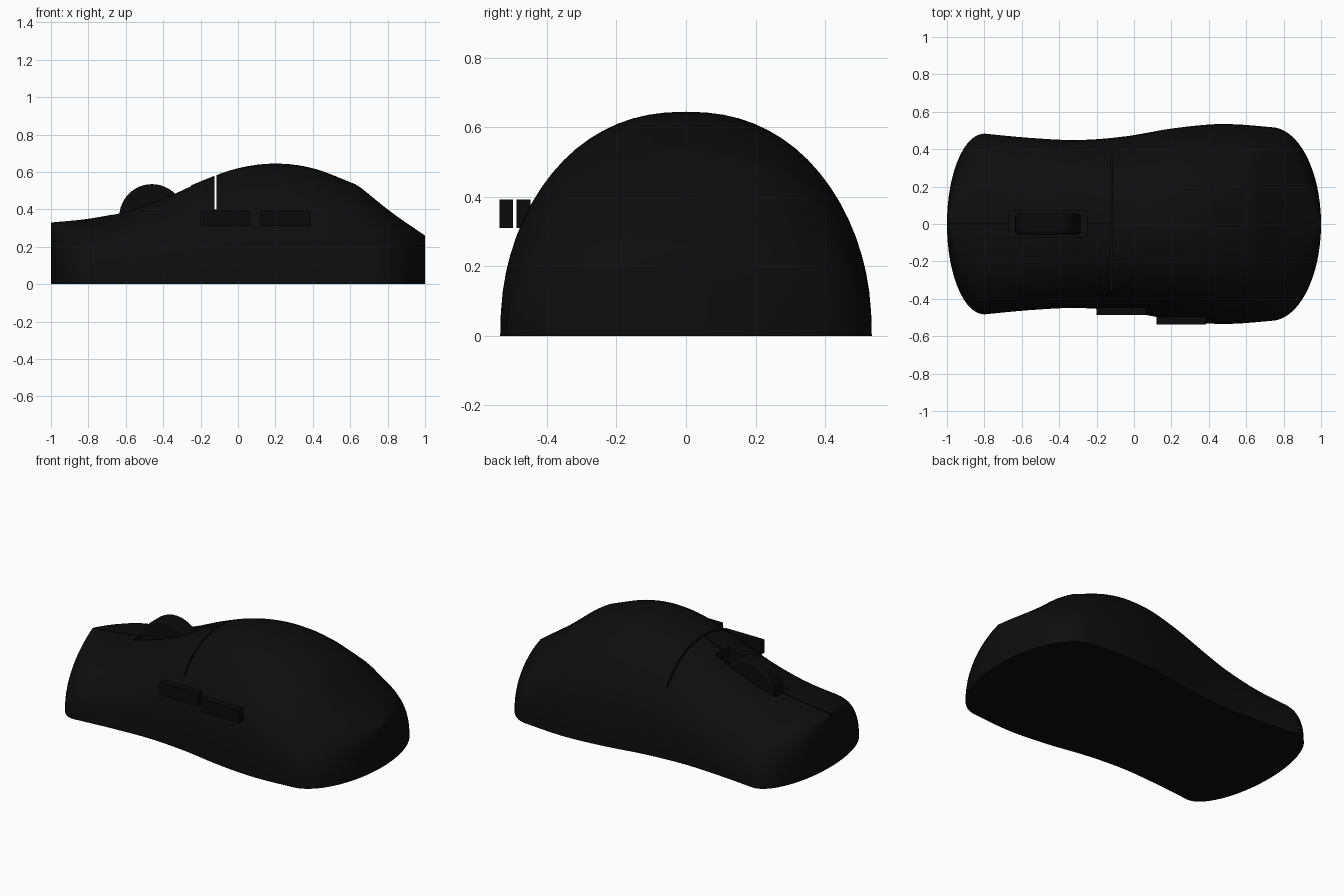
import bpy, bmesh, math
from mathutils import Vector

cube = bpy.data.objects.get("Cube")
if cube:
    bpy.data.objects.remove(cube, do_unlink=True)


def material(name, value):
    m = bpy.data.materials.new(name)
    m.use_nodes = True
    color = (value, value, value, 1)
    m.diffuse_color = color
    m.node_tree.nodes["Principled BSDF"].inputs["Base Color"].default_value = color
    return m


SHELL = material("shell_black", 0.004)
TRIM = material("trim_black", 0.003)


def finish(bm, name, mat):
    bmesh.ops.recalc_face_normals(bm, faces=bm.faces)
    mesh = bpy.data.meshes.new(name)
    bm.to_mesh(mesh)
    bm.free()
    obj = bpy.data.objects.new(name, mesh)
    bpy.context.collection.objects.link(obj)
    mesh.materials.append(mat)
    return obj


def box(name, low, high, mat):
    low, high = Vector(low), Vector(high)
    bm = bmesh.new()
    bmesh.ops.create_cube(bm, size=1)
    for v in bm.verts:
        v.co = (low + high) / 2 + v.co * (high - low)
    return finish(bm, name, mat)


def smooth(obj, degrees=35):
    bpy.ops.object.select_all(action="DESELECT")
    obj.select_set(True)
    bpy.context.view_layer.objects.active = obj
    bpy.ops.object.shade_smooth_by_angle(angle=math.radians(degrees))


def spline(points, x):
    """Smooth curve through points, with finite difference tangents."""
    def slope(k):
        a, b = points[max(k - 1, 0)], points[min(k + 1, len(points) - 1)]
        return (b[1] - a[1]) / (b[0] - a[0])
    i = 0
    while i < len(points) - 2 and x > points[i + 1][0]:
        i += 1
    (x0, y0), (x1, y1) = points[i], points[i + 1]
    d = x1 - x0
    t = min(max((x - x0) / d, 0), 1)
    return (y0 * (1 + 2 * t) * (1 - t) ** 2 + slope(i) * d * t * (1 - t) ** 2
            + y1 * t * t * (3 - 2 * t) + slope(i + 1) * d * t * t * (t - 1))


# Ridge height and half width along the length
RIDGE = [(-1, .33), (-.8, .35), (-.6, .39), (-.4, .46), (-.2, .55), (0, .62),
         (.2, .645), (.4, .62), (.64, .53)]
TAIL = [(.64, .53), (.82, .385), (1, .26)]
SIDE = [(-.8, .483), (-.55, .46), (-.3, .449), (-.05, .468), (.2, .51),
        (.42, .533), (.56, .532), (.73, .518)]


def half_width(x):
    w = spline(SIDE, min(max(x, -.8), .73))
    overshoot = max((-.8 - x) / .2, (x - .73) / .27, 0)
    return w * math.sqrt(max(1 - overshoot ** 2, .0001))


# Body: lofted dome sections with rounded plan ends
NOSE, REAR, MIDDLE, ARC, POWER = 16, 16, 44, 36, 2.25
stations = [-.8 - .2 * math.cos(math.pi / 2 * i / NOSE) for i in range(NOSE)]
stations += [-.8 + 1.53 * i / MIDDLE for i in range(MIDDLE)]
stations += [.73 + .27 * math.sin(math.pi / 2 * i / REAR) for i in range(REAR + 1)]
bm = bmesh.new()
rings = []
for x in stations:
    w, h = half_width(x), spline(RIDGE if x < .64 else TAIL, x)
    ring = []
    for j in range(ARC + 1):
        a = math.pi * j / ARC
        c, s = math.cos(a), max(math.sin(a), 0)
        if j in (0, ARC):
            s = 0
        y = math.copysign(abs(c) ** (2 / POWER), c) * w
        ring.append(bm.verts.new((x, y, h * s ** (2 / POWER))))
    rings.append(ring)
for a, b in zip(rings, rings[1:]):
    for j in range(ARC + 1):
        k = (j + 1) % (ARC + 1)
        bm.faces.new((a[j], a[k], b[k], b[j]))
bm.faces.new(rings[0])
bm.faces.new(rings[-1])
body = finish(bm, "body", SHELL)

# Cut the cross seam, the split between the buttons and the wheel slot
cutters = [
    box("cross_seam_cutter", (-.126, -1, .4), (-.116, 1, 1), SHELL),
    box("button_split_cutter", (-1.1, -.004, .315), (-.121, .004, 1), SHELL),
    box("wheel_slot_cutter", (-.67, -.07, .25), (-.25, .07, 1), SHELL),
]
for cutter in cutters:
    cutter.hide_render = True
    mod = body.modifiers.new(cutter.name, "BOOLEAN")
    mod.operation = "DIFFERENCE"
    mod.solver = "EXACT"
    mod.object = cutter
bpy.context.view_layer.update()
result = bpy.data.meshes.new_from_object(
    body.evaluated_get(bpy.context.evaluated_depsgraph_get()))
body.modifiers.clear()
body.data = result
for cutter in cutters:
    bpy.data.objects.remove(cutter, do_unlink=True)
smooth(body)

# Scroll wheel
bpy.ops.mesh.primitive_cylinder_add(vertices=48, radius=.175, depth=.11,
                                    location=(-.46, 0, .36),
                                    rotation=(math.pi / 2, 0, 0))
wheel = bpy.context.object
wheel.name = "scroll_wheel"
wheel.data.materials.append(TRIM)
bevel = wheel.modifiers.new("rounded_rim", "BEVEL")
bevel.width = .015
bevel.segments = 3
bevel.limit_method = "ANGLE"
smooth(wheel)

# Thumb buttons on the side
box("front_thumb_button", (-.2, -.487, .31), (.065, -.447, .393), TRIM)
box("rear_thumb_button", (.12, -.537, .31), (.385, -.497, .393), TRIM)
